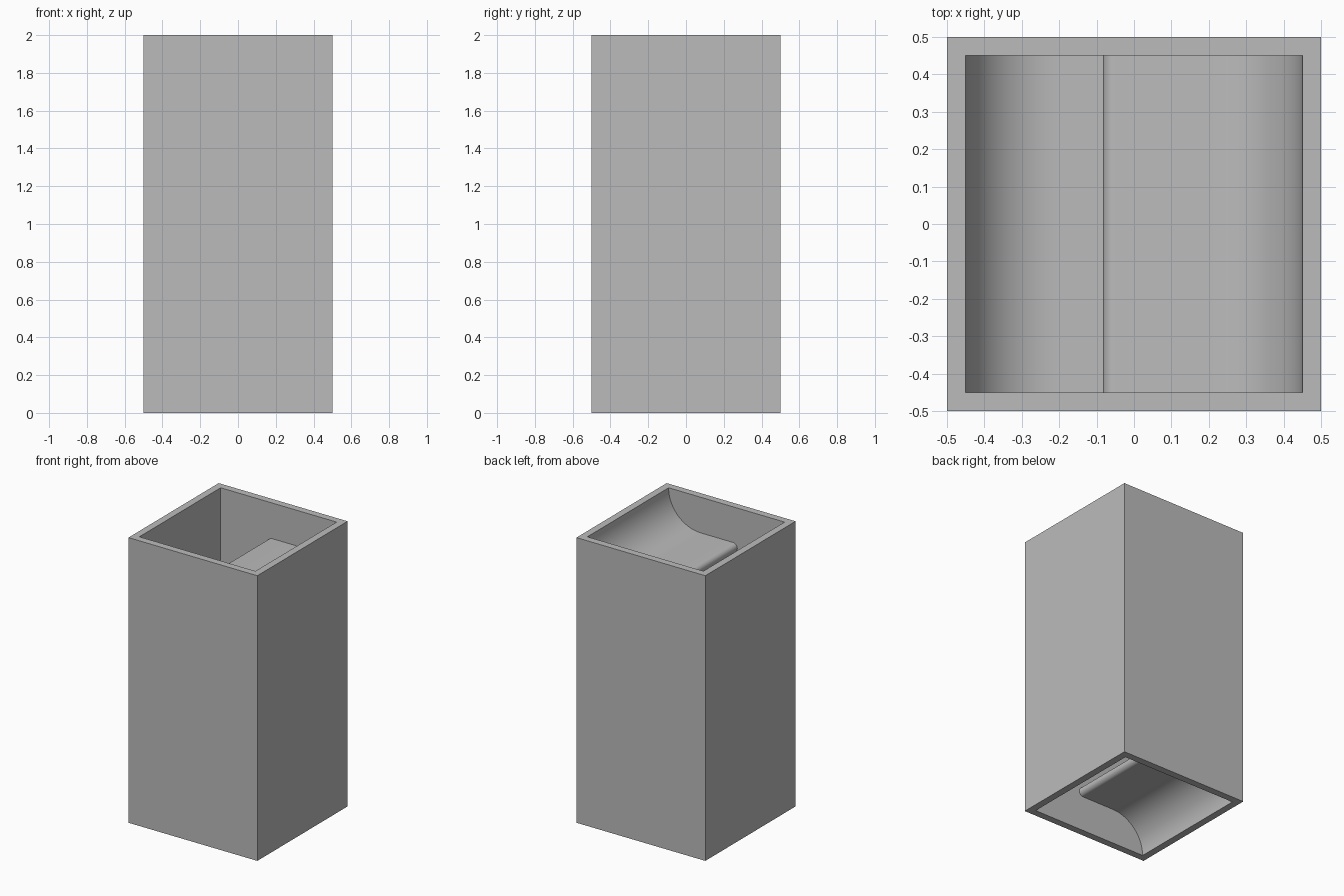
import bpy, bmesh, math
from mathutils import Matrix

if "Cube" in bpy.data.objects:
    bpy.data.objects.remove(bpy.data.objects["Cube"], do_unlink=True)

WALL, HEIGHT = 0.05, 2.0
INNER = 0.5 - WALL      # half width of the opening
FILLET = 0.25           # sweep from baffle into wall
LIP = 0.033             # radius of the rounded baffle edge
LIP_X = -0.05           # centre of the rounded edge

grey = bpy.data.materials.new("light_grey")
grey.use_nodes = True
color = (0.5, 0.5, 0.5, 1)
grey.diffuse_color = color
grey.node_tree.nodes["Principled BSDF"].inputs["Base Color"].default_value = color


def make_object(name, bm):
    bmesh.ops.recalc_face_normals(bm, faces=bm.faces[:])
    mesh = bpy.data.meshes.new(name)
    bm.to_mesh(mesh)
    bm.free()
    obj = bpy.data.objects.new(name, mesh)
    bpy.context.collection.objects.link(obj)
    mesh.materials.append(grey)
    return obj


def arc(cx, cz, r, start, end, steps=16):
    angles = [math.radians(start + (end - start) * i / steps) for i in range(steps + 1)]
    return [(cx + r * math.cos(a), cz + r * math.sin(a)) for a in angles]


# Square tube, open at both ends
bm = bmesh.new()
square = [(-1, -1), (1, -1), (1, 1), (-1, 1)]
rings = [[bm.verts.new((x * h, y * h, z)) for x, y in square]
         for h, z in ((0.5, 0), (0.5, HEIGHT), (INNER, HEIGHT), (INNER, 0))]
for k in range(4):
    a, b = rings[k], rings[(k + 1) % 4]
    for i in range(4):
        j = (i + 1) % 4
        bm.faces.new((a[i], a[j], b[j], b[i]))
make_object("tube_casing", bm)

# Baffle section: upper sweep, rounded lip, lower sweep
cx = INNER - FILLET
top = HEIGHT - FILLET
profile = (arc(cx, HEIGHT, FILLET, 0, -90)
           + arc(LIP_X, top - LIP, LIP, 90, 270)
           + arc(cx, top - 2 * LIP - FILLET, FILLET, 90, 0))


def baffle(name, turn):
    bm = bmesh.new()
    depth = INNER + 0.01
    face = bm.faces.new([bm.verts.new((x, -depth, z)) for x, z in profile])
    grown = bmesh.ops.extrude_face_region(bm, geom=[face])
    moved = [v for v in grown["geom"] if isinstance(v, bmesh.types.BMVert)]
    bmesh.ops.translate(bm, verts=moved, vec=(0, 2 * depth, 0))
    bmesh.ops.rotate(bm, verts=bm.verts[:], cent=(0, 0, HEIGHT / 2),
                     matrix=Matrix.Rotation(turn, 3, 'Y'))
    obj = make_object(name, bm)
    bpy.ops.object.select_all(action='DESELECT')
    obj.select_set(True)
    bpy.context.view_layer.objects.active = obj
    bpy.ops.object.shade_smooth_by_angle(angle=math.radians(30))


# Two opposed baffles forming the winding passage
baffle("upper_baffle", 0)
baffle("lower_baffle", math.pi)
